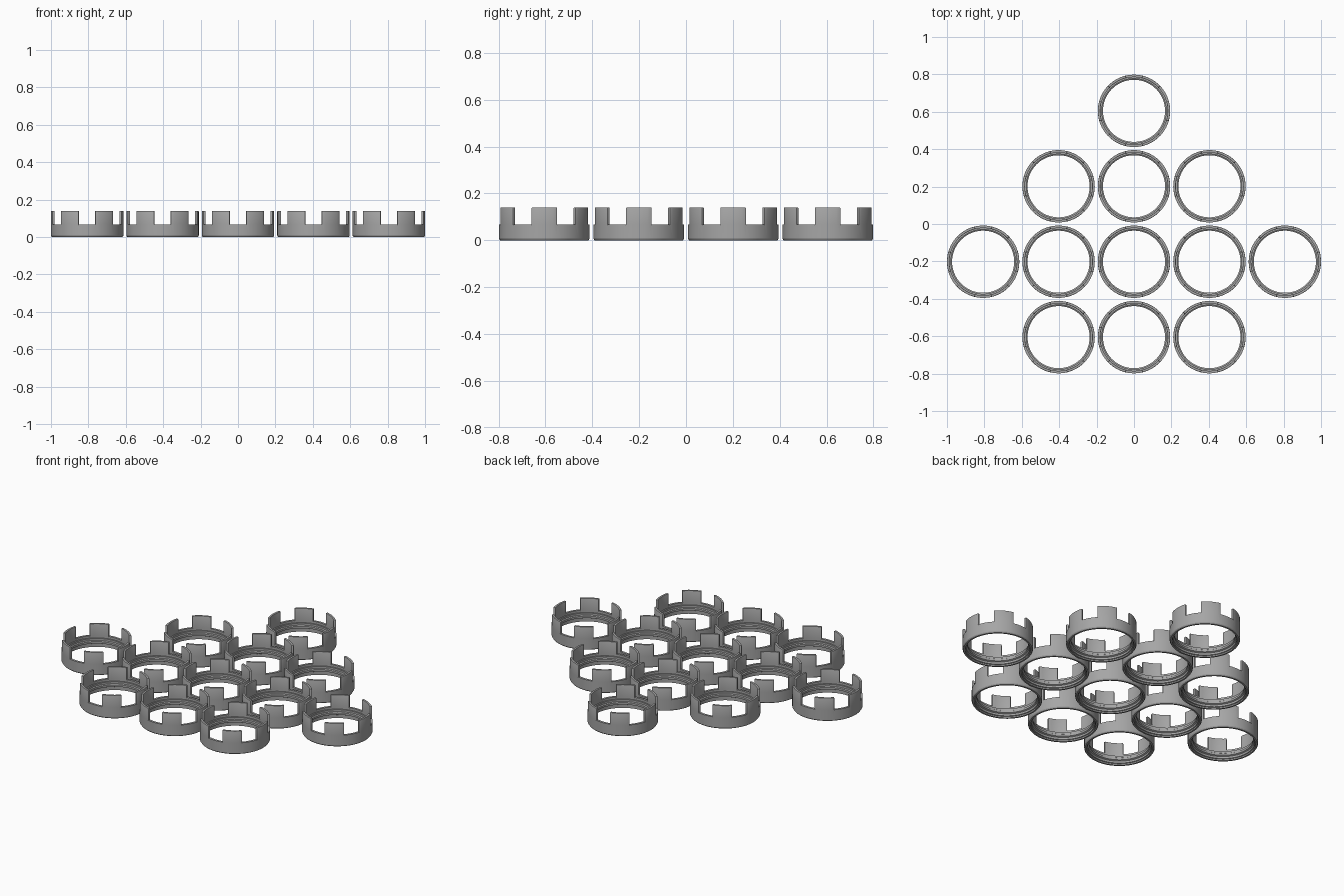
import bpy, bmesh, math

if "Cube" in bpy.data.objects:
    bpy.data.objects.remove(bpy.data.objects["Cube"])

R = 0.1935          # outer radius of a ring
PITCH = 0.4033      # spacing between ring centres
FLOOR, TOP = 0.068, 0.14
HALF_TAB = math.radians(16.5)

grey = bpy.data.materials.new("mid_grey")
grey.diffuse_color = (0.38, 0.38, 0.38, 1)
grey.use_nodes = True
grey.node_tree.nodes["Principled BSDF"].inputs["Base Color"].default_value = grey.diffuse_color

# Ring cross-section (radius, height); the first two points bound the notch floor
PROFILE = [(R, FLOOR), (0.180, FLOOR), (0.180, 0.054), (0.172, 0.054),
           (0.172, 0.042), (0.166, 0.038), (0.166, 0.026), (0.174, 0.022),
           (0.174, 0.010), (0.179, 0.008), (0.179, 0.0), (0.189, 0.0), (R, 0.007)]


def ring_angles():
    """Angles round the ring, each flagged True where a tab segment starts."""
    out = []
    gap = math.radians(60) - 2 * HALF_TAB
    for k in range(6):
        start = math.radians(60 * k) - HALF_TAB
        out += [(start + 2 * HALF_TAB * i / 6, True) for i in range(6)]
        out += [(start + 2 * HALF_TAB + gap * i / 5, False) for i in range(5)]
    return out


def build_ring_mesh():
    bm = bmesh.new()
    angles = ring_angles()
    n, m = len(angles), len(PROFILE)

    def vert(r, a, z):
        return bm.verts.new((r * math.cos(a), r * math.sin(a), z))

    base = [[vert(r, a, z) for r, z in PROFILE] for a, _ in angles]
    upper = {}
    for i, (a, tab) in enumerate(angles):
        if tab or angles[i - 1][1]:
            upper[i] = (vert(R, a, TOP), vert(0.180, a, TOP))
    for i, (a, tab) in enumerate(angles):
        j = (i + 1) % n
        p, q = base[i], base[j]
        # stepped band, left open under the tabs
        for k in range(m):
            if k == 0 and tab:
                continue
            l = (k + 1) % m
            bm.faces.new((p[k], q[k], q[l], p[l]))
        # upright tab walls
        if tab:
            (po, pi), (qo, qi) = upper[i], upper[j]
            bm.faces.new((p[0], q[0], qo, po))
            bm.faces.new((po, qo, qi, pi))
            bm.faces.new((pi, qi, q[1], p[1]))
        # tab ends
        if tab != angles[i - 1][1]:
            o, inn = upper[i]
            bm.faces.new((p[0], o, inn, p[1]))
    bmesh.ops.recalc_face_normals(bm, faces=bm.faces)
    # softened tab edges
    edges = [e for e in bm.edges if max(v.co.z for v in e.verts) > TOP - 0.001
             and e.is_manifold and e.calc_face_angle() > math.radians(50)]
    bmesh.ops.bevel(bm, geom=edges, offset=0.003, segments=2, profile=0.5,
                    affect='EDGES')
    mesh = bpy.data.meshes.new("notched_ring")
    bm.to_mesh(mesh)
    bm.free()
    mesh.materials.append(grey)
    return mesh


mesh = build_ring_mesh()

# Rows of rings, front to back: (y step, x steps)
ROWS = [(-1.5, (-1, 0, 1)), (-0.5, (-2, -1, 0, 1, 2)), (0.5, (-1, 0, 1)), (1.5, (0,))]
rings = []
for row, cols in ROWS:
    for col in cols:
        ob = bpy.data.objects.new("notched_ring", mesh)
        ob.location = (col * PITCH, row * PITCH, 0)
        bpy.context.collection.objects.link(ob)
        rings.append(ob)

# Smooth walls, crisp steps
bpy.context.view_layer.objects.active = rings[0]
rings[0].select_set(True)
bpy.ops.object.shade_smooth_by_angle(angle=math.radians(30))
